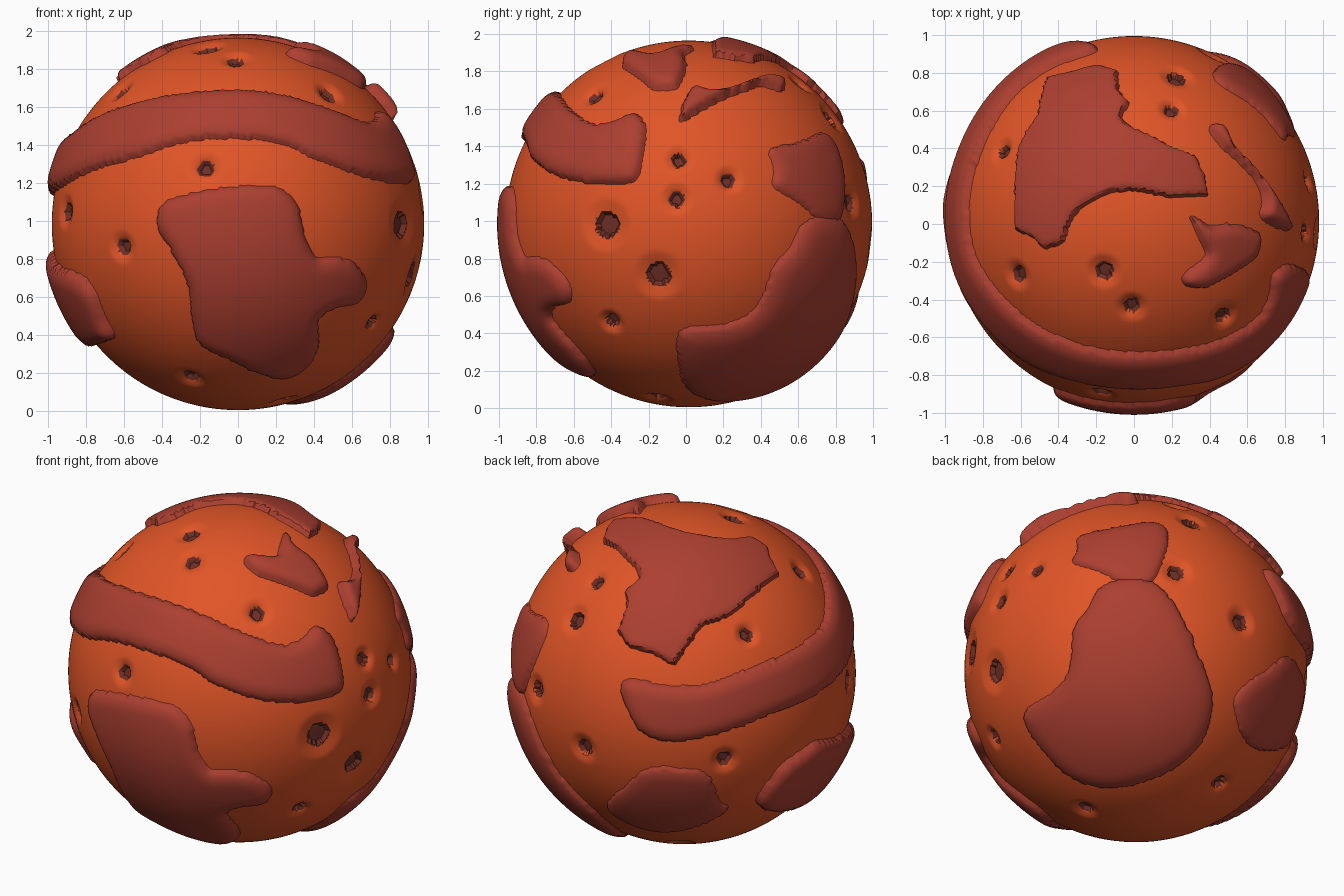
import bpy, bmesh, math
from mathutils import Vector
from mathutils.kdtree import KDTree

if "Cube" in bpy.data.objects:
    bpy.data.objects.remove(bpy.data.objects["Cube"])

RADIUS = 0.98
CENTRE = Vector((0, 0.015, 0.985))

# Sketching directions: azimuth, elevation, and the offset of the sphere centre
FRONT = (-90, 0, 0, 0.985)
SIDE = (0, 0, 0.015, 0.985)
TOP = (-90, 90, 0, 0.015)
BACK = (125, 25, 0, 0)
UNDER = (48, -25, 0, 0)


def material(name, colour):
    mat = bpy.data.materials.new(name)
    mat.use_nodes = True
    mat.diffuse_color = (*colour, 1)
    mat.node_tree.nodes["Principled BSDF"].inputs["Base Color"].default_value = (*colour, 1)
    return mat


ORANGE = material("orange ground", (0.75, 0.09, 0.02))
RED = material("red highland", (0.41, 0.05, 0.03))
BROWN = material("brown crater floor", (0.155, 0.028, 0.019))


def on_sphere(view, u, v):
    """Unit direction of a point sketched on the sphere from a viewing direction."""
    az, el = math.radians(view[0]), math.radians(view[1])
    right = Vector((-math.sin(az), math.cos(az), 0))
    toward = Vector((math.cos(az) * math.cos(el), math.sin(az) * math.cos(el), math.sin(el)))
    up = toward.cross(right)
    u, v = (u - view[2]) / RADIUS, (v - view[3]) / RADIUS
    return (right * u + up * v + toward * math.sqrt(max(0, 1 - u * u - v * v))).normalized()


def sketch(view, *points):
    return [on_sphere(view, u, v) for u, v in points]


def tree(points):
    kd = KDTree(len(points))
    for i, p in enumerate(points):
        kd.insert(p, i)
    kd.balance()
    return kd


def resample(points, smooth, steps=8):
    """Closed outline, curved through the points or straight between them."""
    out, n = [], len(points)
    for i in range(n):
        a, b, c, d = (points[(i + k - 1) % n] for k in range(4))
        for s in range(steps):
            t = s / steps
            if smooth:
                p = b + (c - a) * (t / 2) + (a * 2 - b * 5 + c * 4 - d) * (t * t / 2) \
                    + (b * 3 - a - c * 3 + d) * (t ** 3 / 2)
            else:
                p = b.lerp(c, t)
            out.append(p.normalized())
    return out


def inside(x, y, loop):
    hit = False
    px, py = loop[-1]
    for qx, qy in loop:
        if (qy > y) != (py > y) and x < (px - qx) * (y - qy) / (py - qy) + qx:
            hit = not hit
        px, py = qx, qy
    return hit


def finish(bm, name, mats, angle):
    mesh = bpy.data.meshes.new(name)
    bm.to_mesh(mesh)
    bm.free()
    for mat in mats:
        mesh.materials.append(mat)
    obj = bpy.data.objects.new(name, mesh)
    bpy.context.collection.objects.link(obj)
    bpy.ops.object.select_all(action="DESELECT")
    obj.select_set(True)
    bpy.context.view_layer.objects.active = obj
    bpy.ops.object.shade_smooth_by_angle(angle=math.radians(angle))


ball = bmesh.new()
bmesh.ops.create_icosphere(ball, subdivisions=7, radius=1)


def highland(name, outline, height, slope=0.09, smooth=True, margin=0.035):
    """Raised shell whose rim dips under the ground along the outline."""
    rim = resample(outline, smooth)
    mid = sum(rim, Vector()).normalized()
    e1 = mid.orthogonal().normalized()
    e2 = mid.cross(e1)
    flat = lambda p: (p.dot(e1) / (1 + p.dot(mid)), p.dot(e2) / (1 + p.dot(mid)))
    loop = [flat(p) for p in rim]
    reach = min(p.dot(mid) for p in rim) - 0.05
    kd = tree(rim)
    bm = ball.copy()
    unwanted = []
    for v in bm.verts:
        if v.co.dot(mid) < reach:
            unwanted.append(v)
            continue
        dist = kd.find(v.co)[2]
        if inside(*flat(v.co), loop):
            t = 1 - min(1, dist / slope)
            lift = height * math.sqrt(1 - t * t)
        elif dist < margin:
            lift = -dist
        else:
            unwanted.append(v)
            continue
        v.co = CENTRE + v.co * (RADIUS + lift)
    bmesh.ops.delete(bm, geom=unwanted, context="VERTS")
    finish(bm, name, [RED], 60 if smooth else 25)


# Cratered ground: shallow bowls with a sunken dark floor
craters = [
    (FRONT, -.17, 1.28, .045), (FRONT, -.61, .86, .045), (FRONT, -.91, 1.05, .05),
    (FRONT, -.25, .17, .045), (SIDE, -.43, .98, .075), (SIDE, -.04, 1.33, .04),
    (SIDE, -.05, 1.12, .045), (SIDE, .23, 1.22, .04), (SIDE, -.15, .71, .07),
    (SIDE, -.4, .46, .04), (SIDE, .89, 1.1, .05), (TOP, -.7, .39, .04),
    (TOP, -.62, -.27, .045), (TOP, -.16, -.25, .05), (TOP, -.01, -.44, .045),
    (TOP, .48, -.49, .045), (TOP, .23, .78, .05), (TOP, .2, .61, .04),
    (BACK, -.58, -.43, .05), (BACK, .23, -.5, .045), (UNDER, .49, -.7, .045),
    (UNDER, -.29, -.83, .045)]
pits = [on_sphere(*c[:3]) for c in craters]
pit_tree = tree(pits)
ground = ball.copy()
for face in ground.faces:
    _, i, dist = pit_tree.find(face.calc_center_median().normalized())
    face.material_index = int(dist < craters[i][3])
for v in ground.verts:
    _, i, dist = pit_tree.find(v.co)
    t = dist / craters[i][3]
    sink = 0.045 if t < 0.85 else 0.022 * max(0, 1 - (t - 0.85) / 1.1)
    v.co = CENTRE + v.co * (RADIUS - sink)
finish(ground, "planet_ground", [ORANGE, BROWN], 40)

# Broad highland on the front
highland("front_highland", sketch(
    FRONT, (-.42, .97), (-.4, 1.08), (-.3, 1.13), (-.1, 1.17), (.1, 1.185), (.22, 1.17),
    (.31, 1.08), (.35, .92), (.41, .81), (.52, .81), (.62, .77), (.67, .66), (.62, .57),
    (.5, .54), (.42, .48), (.42, .35), (.36, .24), (.24, .18), (.1, .21), (-.05, .28),
    (-.2, .36), (-.24, .5), (-.26, .66), (-.34, .83)), 0.045)

# Long ridge wrapping from the front around to the back
highland("long_ridge", sketch(
    FRONT, (-.7, 1.55), (-.5, 1.62), (-.25, 1.665), (0, 1.68), (.25, 1.65), (.45, 1.59)) + sketch(
    SIDE, (-.5, 1.515), (-.38, 1.53), (-.27, 1.57), (-.22, 1.5), (-.23, 1.35), (-.27, 1.22),
    (-.4, 1.2), (-.55, 1.21), (-.7, 1.25)) + sketch(
    FRONT, (.4, 1.33), (.25, 1.4), (0, 1.435), (-.3, 1.41), (-.55, 1.33), (-.8, 1.25)) + sketch(
    BACK, (.9, .03), (.73, -.13), (.5, -.23), (.21, -.34), (-.07, -.39), (-.25, -.33),
    (-.35, -.15), (-.33, -.04), (-.1, -.07), (.1, -.07), (.33, .01), (.61, .13), (.78, .27)), 0.05)

# Angular plateau near the top
highland("top_plateau", sketch(
    TOP, (-.45, .76), (-.32, .79), (-.19, .825), (-.09, .8), (-.08, .7), (-.03, .64),
    (-.07, .55), (0, .5), (.1, .46), (.2, .4), (.32, .36), (.37, .25), (.39, .15), (.2, .14),
    (0, .18), (-.12, .17), (-.25, .11), (-.33, .03), (-.37, -.1), (-.47, -.13), (-.53, -.07),
    (-.62, -.03), (-.62, .15), (-.6, .4), (-.5, .57)), 0.04, 0.035, False)

# Two small ridges on the upper left
highland("forked_ridge", sketch(
    TOP, (.3, .04), (.4, -.01), (.5, 0), (.6, -.02), (.66, -.06), (.64, -.17), (.55, -.24),
    (.43, -.31), (.34, -.34), (.26, -.31), (.27, -.26), (.35, -.2), (.38, -.15), (.34, -.07)),
    0.055, 0.07)
highland("thin_ridge", sketch(
    TOP, (.4, .5), (.42, .52), (.47, .5), (.52, .4), (.6, .32), (.68, .22), (.74, .13),
    (.81, -.01), (.8, -.03), (.74, -.01), (.67, .04), (.68, .13), (.64, .23), (.55, .33),
    (.45, .42)), 0.065, 0.045)

# Low highlands around the back and underside
highland("back_left_highland", sketch(
    SIDE, (.45, 1.38), (.6, 1.42), (.72, 1.47), (.78, 1.43), (.83, 1.3), (.84, 1.1),
    (.81, 1), (.72, 1), (.6, 1.1), (.47, 1.18), (.47, 1.28)), 0.03)
highland("lower_left_highland", sketch(
    UNDER, (-.61, -.35), (-.6, -.27), (-.44, -.18), (-.35, -.06), (-.32, .17), (-.24, .28),
    (-.16, .41), (-.01, .45), (.16, .41), (.3, .22), (.39, 0), (.46, -.23), (.42, -.43),
    (.3, -.58), (.07, -.69), (-.15, -.72), (-.35, -.66), (-.5, -.52)), 0.045, 0.12)
highland("back_highland", sketch(
    BACK, (-.33, -.64), (-.22, -.55), (-.05, -.54), (.13, -.58), (.2, -.73)) + sketch(
    UNDER, (.85, -.46), (.7, -.5), (.62, -.43), (.58, -.26), (.65, -.15)), 0.03)
highland("right_highland", sketch(
    FRONT, (-.95, .78), (-.83, .72), (-.75, .63), (-.7, .5), (-.65, .4), (-.7, .37)) + sketch(
    BACK, (.55, -.77), (.42, -.75), (.44, -.67), (.55, -.53), (.67, -.44), (.75, -.39)), 0.06)
ball.free()
